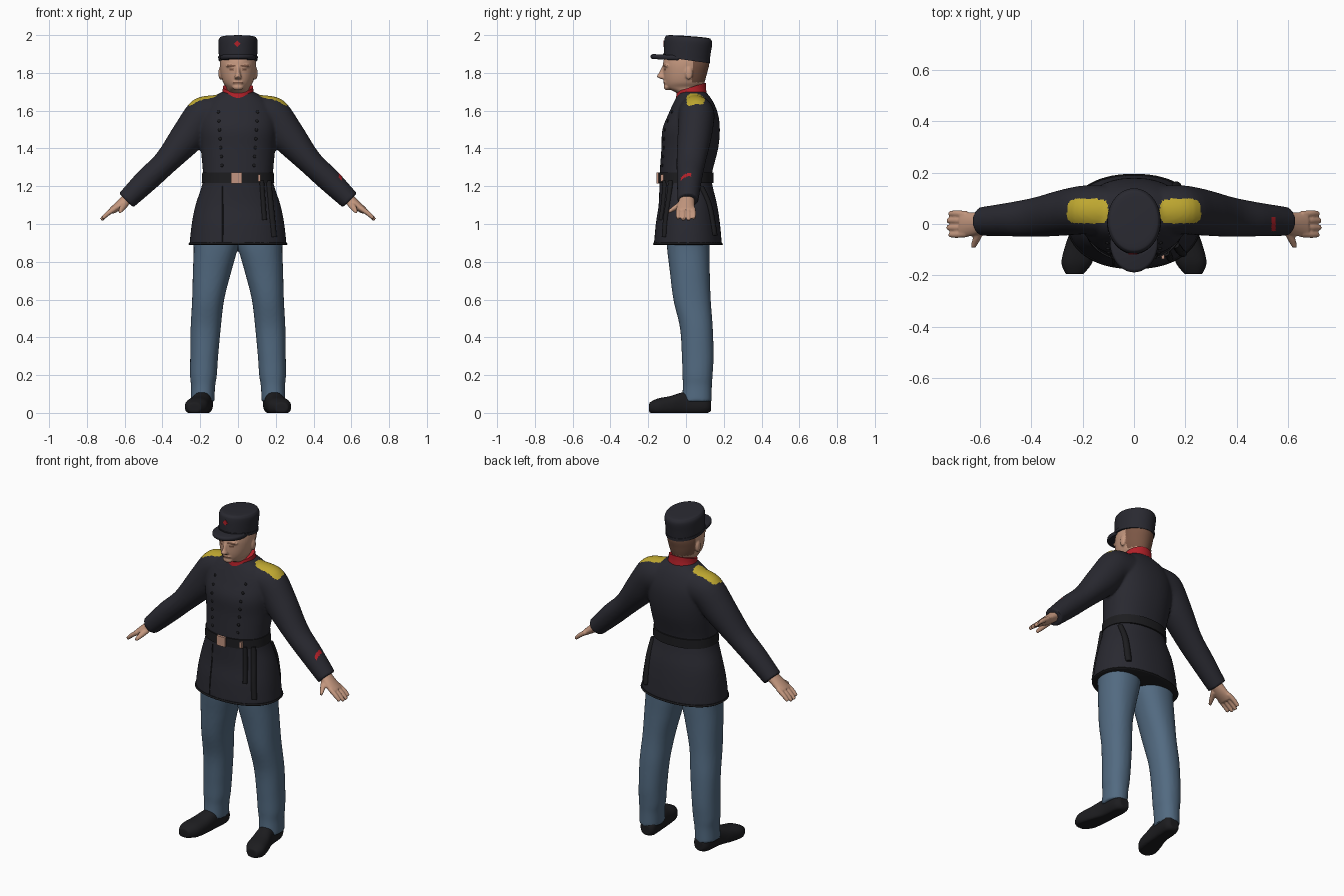
import bpy, bmesh, math
from mathutils import Vector, Matrix
from mathutils.bvhtree import BVHTree

if "Cube" in bpy.data.objects:
    bpy.data.objects.remove(bpy.data.objects["Cube"])


def material(name, r, g, b):
    m = bpy.data.materials.new(name)
    m.use_nodes = True
    m.diffuse_color = (r, g, b, 1)
    node = m.node_tree.nodes["Principled BSDF"]
    node.inputs["Base Color"].default_value = (r, g, b, 1)
    node.inputs["Roughness"].default_value = 0.8
    return m


NAVY = material("dark navy cloth", 0.022, 0.022, 0.03)
BLACK = material("black leather", 0.012, 0.012, 0.014)
BLUE = material("blue grey cloth", 0.085, 0.145, 0.22)
GOLD = material("yellow cloth", 0.52, 0.39, 0.03)
RED = material("red cloth", 0.45, 0.015, 0.022)
SKIN = material("skin", 0.55, 0.31, 0.21)
HAIR = material("brown hair", 0.2, 0.095, 0.06)
BRASS = material("pale copper", 0.55, 0.3, 0.22)


def smooth_path(rings, steps):
    """Catmull-Rom interpolation of ring tuples."""
    pad = [tuple(r) + (0,) * (7 - len(r)) for r in rings]
    pad = [pad[0]] + pad + [pad[-1]]
    out = []
    for a, b, c, d in zip(pad, pad[1:], pad[2:], pad[3:]):
        for k in range(steps):
            t = k / steps
            out.append([q + 0.5 * t * (r - p + t * (2 * p - 5 * q + 4 * r - s + t * (3 * (q - r) + s - p)))
                        for p, q, r, s in zip(a, b, c, d)])
    return out + [list(pad[-1])]


def loft(bm, rings, side=1, steps=5, n=32, power=2.0, floor=False):
    """Skin rings (x, y, z, rx, ry, tilt about x, tilt about y)."""
    loops = []
    for x, y, z, rx, ry, tx, ty in smooth_path(rings, steps):
        tx, ty = math.radians(tx), math.radians(ty)
        u = Vector((math.cos(ty), 0, math.sin(ty))) * rx
        v = Vector((0, math.cos(tx), math.sin(tx))) * ry
        loop = []
        for i in range(n):
            a = 2 * math.pi * i / n
            c, s = math.cos(a), math.sin(a)
            c = math.copysign(abs(c) ** (2 / power), c)
            s = math.copysign(abs(s) ** (2 / power), s)
            p = Vector((x, y, z)) + u * c + v * s
            if floor:
                p.z = max(p.z, 0)
            loop.append(bm.verts.new((p.x * side, p.y, p.z)))
        loops.append(loop)
    for a, b in zip(loops, loops[1:]):
        for i in range(n):
            j = (i + 1) % n
            bm.faces.new((a[i], a[j], b[j], b[i]))
    bm.faces.new(loops[0])
    bm.faces.new(loops[-1])


def ball(bm, centre, radii, seg=16):
    m = Matrix.Translation(centre) @ Matrix.Diagonal((*radii, 1))
    bmesh.ops.create_uvsphere(bm, u_segments=seg, v_segments=seg // 2, radius=1, matrix=m)


def box(bm, centre, size):
    m = Matrix.Translation(centre) @ Matrix.Diagonal((*size, 1))
    bmesh.ops.create_cube(bm, size=1, matrix=m)


def finish(bm, name, mats, voxel=None, rule=None, relax=4):
    """Make the object; optionally fuse its pieces and colour faces by rule."""
    bmesh.ops.recalc_face_normals(bm, faces=bm.faces)
    mesh = bpy.data.meshes.new(name)
    bm.to_mesh(mesh)
    bm.free()
    ob = bpy.data.objects.new(name, mesh)
    bpy.context.collection.objects.link(ob)
    if voxel:
        r = ob.modifiers.new("fuse", "REMESH")
        r.mode, r.voxel_size = "VOXEL", voxel
        s = ob.modifiers.new("relax", "SMOOTH")
        s.factor, s.iterations = 0.5, relax
        dg = bpy.context.evaluated_depsgraph_get()
        fused = bpy.data.meshes.new_from_object(ob.evaluated_get(dg))
        ob.modifiers.clear()
        ob.data = mesh = fused
        mesh.name = name
    mesh.materials.clear()
    for m in mats:
        mesh.materials.append(m)
    for p in mesh.polygons:
        p.material_index = rule(p.center, p.normal) if rule else 0
    bpy.ops.object.select_all(action="DESELECT")
    ob.select_set(True)
    bpy.context.view_layer.objects.active = ob
    bpy.ops.object.shade_smooth_by_angle(angle=math.radians(45))
    return ob


SIDES = (1, -1)

# Coat with sleeves, shoulder patches and a small sleeve mark
bm = bmesh.new()
loft(bm, [(0, .01, .89, .257, .18), (0, .01, 1.0, .245, .17), (0, .01, 1.1, .225, .155),
          (0, 0, 1.2, .192, .141), (0, -.002, 1.26, .185, .138), (0, .02, 1.4, .197, .15),
          (0, .027, 1.5, .207, .152), (0, .038, 1.58, .2, .132), (0, .04, 1.65, .16, .102),
          (0, .035, 1.7, .085, .07)], n=64, power=2.2)
for s in SIDES:
    loft(bm, [(.1, .05, 1.575, .11, .1, 0, 80), (.19, .055, 1.56, .107, .095, 0, 64),
              (.27, .045, 1.46, .092, .09, 0, 47), (.38, .027, 1.33, .067, .077, 0, 42),
              (.48, .018, 1.235, .064, .066, 0, 43), (.592, .01, 1.125, .053, .056, 0, 45)], s)


def coat_rule(c, n):
    patch = ((abs(c.x) - .18) / .08) ** 4 + ((c.y - .05) / .048) ** 4 < 1
    if patch and n.z > 0.2 and c.z > 1.5:
        return 1
    if .535 < c.x < .55 and abs(c.y) < .025 and n.x > .4 and n.z > .3:
        return 2
    return 0


coat = finish(bm, "coat", [NAVY, GOLD, RED], .008, coat_rule)
probe = bmesh.new()
probe.from_mesh(coat.data)
tree = BVHTree.FromBMesh(probe)


def surface(x, z, back=False):
    d = -1 if back else 1
    hit = tree.ray_cast(Vector((x, -d, z)), Vector((0, d, 0)))[0]
    return hit.y if hit else 0


# Two rows of buttons
bm = bmesh.new()
for s in SIDES:
    for k in range(7):
        x, z = s * (.085 + .003 * k), 1.31 + .047 * k
        ball(bm, (x, surface(x, z), z), (.009, .006, .009), 10)
finish(bm, "coat_buttons", [BLACK])

# Skirt opening and hem
bm = bmesh.new()
loft(bm, [(-.08, surface(-.08, z), z, .004, .004) for z in (.9, 1.0, 1.1, 1.2)], n=8)
loft(bm, [(0, .01, .888, .256, .179), (0, .01, .893, .262, .185), (0, .01, .901, .258, .181)],
     n=64, power=2.2, steps=2)
finish(bm, "coat_edging", [BLACK])

# Belt, buckle and strap clip
bm = bmesh.new()
loft(bm, [(0, 0, 1.218, .192, .146), (0, 0, 1.272, .189, .146)], n=64, power=2.2, steps=2)
finish(bm, "belt", [BLACK])
bm = bmesh.new()
box(bm, (-.008, -.148, 1.244), (.056, .014, .058))
box(bm, (.112, -.124, 1.244), (.012, .022, .036))
finish(bm, "belt_buckle", [BRASS])

# Hanging frog straps in front and scabbard behind
bm = bmesh.new()
for x0, x1, low, r in ((.125, .14, 1.02, .013), (.16, .19, .93, .016)):
    pts = [(x0 + (x1 - x0) * t, 1.23 + (low - 1.23) * t) for t in (0, .33, .66, 1)]
    loft(bm, [(x, surface(x, z), z, r, .014) for x, z in pts], n=12)
loft(bm, [(.165, surface(.165, z, True), z, r, .016)
          for z, r in ((.94, .014), (.97, .02), (1.1, .018), (1.2, .014))], n=12)
finish(bm, "scabbard_and_straps", [BLACK])

# Trousers
bm = bmesh.new()
for s in SIDES:
    loft(bm, [(.125, .01, .98, .12, .11), (.118, .012, .88, .117, .113), (.137, .02, .75, .102, .106),
              (.158, .032, .6, .085, .099), (.171, .055, .45, .08, .087), (.179, .062, .3, .074, .084),
              (.183, .061, .2, .071, .08), (.185, .06, .14, .064, .077), (.188, .057, .06, .063, .079)],
         s, power=2.2)
finish(bm, "trousers", [BLUE], .009)

# Shoes
bm = bmesh.new()
for s in SIDES:
    loft(bm, [(.18, .132, .04, .03, .03, 90), (.182, .1, .048, .05, .054, 90), (.19, 0, .05, .05, .062, 90),
              (.207, -.08, .038, .059, .052, 90), (.222, -.15, .032, .06, .044, 90),
              (.231, -.195, .028, .034, .026, 90)], s, power=2.4, floor=True)
finish(bm, "shoes", [BLACK], .006, relax=2)

# Hands
bm = bmesh.new()
for s in SIDES:
    loft(bm, [(.565, .01, 1.15, .032, .036, 0, 45), (.62, 0, 1.105, .026, .045, 0, 48),
              (.67, -.002, 1.068, .018, .05, 0, 50)], s, n=20)
    for k in range(4):
        y, far = -.038 + .025 * k, .008 * (1 - abs(k - 1.5))
        loft(bm, [(.65, y, 1.083, .014, .014, 0, 50), (.69, y * 1.1, 1.055, .013, .013, 0, 48),
                  (.72 + far, y * 1.1, 1.026 - far, .01, .01, 0, 45)], s, n=12)
    loft(bm, [(.595, -.02, 1.11, .02, .02, 90), (.612, -.06, 1.085, .016, .016, 90),
              (.625, -.092, 1.065, .01, .01, 90)], s, n=12)
finish(bm, "hands", [SKIN], .005, relax=3)

# Head with nose, brow, chin and ears
bm = bmesh.new()
loft(bm, [(0, .03, 1.64, .062, .066), (0, .022, 1.69, .06, .068), (0, -.008, 1.72, .06, .093),
          (0, -.008, 1.75, .079, .106), (0, -.004, 1.8, .092, .116), (0, .002, 1.86, .095, .122),
          (0, .005, 1.93, .08, .1)], n=40)
loft(bm, [(0, -.122, 1.768, .017, .012), (0, -.13, 1.78, .019, .025),
          (0, -.122, 1.8, .012, .022), (0, -.11, 1.84, .01, .014)], n=16)
ball(bm, (0, -.1, 1.725), (.03, .018, .018))
ball(bm, (0, -.108, 1.75), (.03, .012, .014))
for s in SIDES:
    ball(bm, (s * .035, -.1, 1.838), (.032, .018, .009))
    ball(bm, (s * .094, .015, 1.798), (.01, .02, .034))


def head_rule(c, n):
    ear = abs(c.x) > .088 and c.y < .036
    brow = abs(c.z - 1.838) < .006 and .012 < abs(c.x) < .058 and c.y < -.07
    eye = abs(c.z - 1.818) < .005 and abs(abs(c.x) - .035) < .012 and c.y < -.08
    mouth = abs(c.z - 1.748) < .004 and abs(c.x) < .026 and c.y < -.08
    back = c.y > .03 and c.z > 1.75 and not ear
    return 1 if brow or eye or mouth or back else 0


finish(bm, "head", [SKIN, HAIR], .005, head_rule)

# Collar
bm = bmesh.new()
loft(bm, [(0, .025, 1.65, .098, .092, 22), (0, .026, 1.69, .084, .085, 20),
          (0, .028, 1.725, .08, .08, 17)], n=40)
finish(bm, "collar", [RED])

# Cap, peak and badge
bm = bmesh.new()
loft(bm, [(0, .003, 1.868, .104, .125, -8), (0, .003, 1.885, .105, .126, -8)], n=48, steps=1)
loft(bm, [(0, .003, 1.87, .1, .122, -8), (0, .007, 1.92, .103, .125, -7), (0, .012, 1.965, .104, .127, -5),
          (0, .012, 1.984, .098, .121, -4), (0, .012, 1.992, .084, .105, -4),
          (0, .012, 1.995, .03, .04, -4)], n=48)
finish(bm, "cap", [NAVY])
bm = bmesh.new()
loft(bm, [(0, -.07, 1.868, .088, .11, -3), (0, -.07, 1.876, .093, .118, -3),
          (0, -.07, 1.888, .093, .116, -3), (0, -.07, 1.894, .085, .105, -3)], n=40, steps=2)
finish(bm, "cap_peak", [NAVY])
bm = bmesh.new()
box(bm, (0, 0, 0), (.024, .008, .024))
bmesh.ops.rotate(bm, verts=bm.verts, matrix=Matrix.Rotation(math.pi / 4, 3, "Y"))
bmesh.ops.translate(bm, verts=bm.verts, vec=(-.004, -.115, 1.955))
finish(bm, "cap_badge", [RED])
probe.free()
